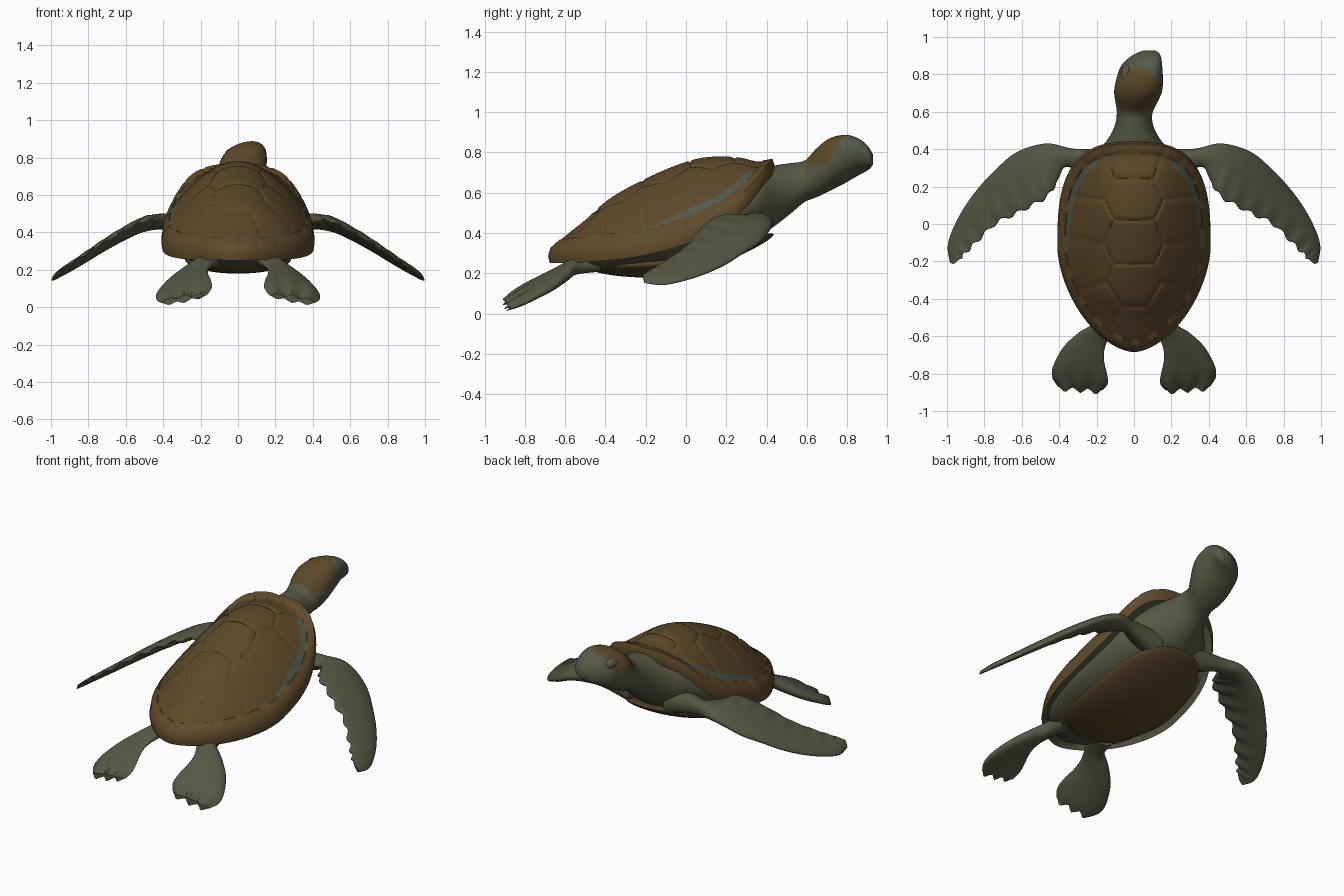
import bpy, bmesh, math
from mathutils import Vector

if "Cube" in bpy.data.objects:
    bpy.data.objects.remove(bpy.data.objects["Cube"])

def material(name, rgb):
    m = bpy.data.materials.new(name)
    m.diffuse_color = (*rgb, 1)
    m.use_nodes = True
    m.node_tree.nodes["Principled BSDF"].inputs["Base Color"].default_value = m.diffuse_color
    return m

SKIN = material("olive skin", (0.092, 0.095, 0.058))
SHELL = material("brown shell", (0.110, 0.066, 0.022))
RIM = material("rim brown", (0.118, 0.070, 0.024))
PATCH = material("grey green patch", (0.085, 0.100, 0.070))
BELLY = material("dark brown belly", (0.095, 0.058, 0.022))

def curve(rows, t):
    """Smooth interpolation of rows (key, values...) at key t."""
    t = min(max(t, rows[0][0]), rows[-1][0])
    i = 0
    while i < len(rows) - 2 and t > rows[i + 1][0]:
        i += 1
    p, q = rows[i], rows[i + 1]
    o, s = rows[max(i - 1, 0)], rows[min(i + 2, len(rows) - 1)]
    h = q[0] - p[0]
    f = (t - p[0]) / h
    out = []
    for k in range(1, len(p)):
        m0 = (q[k] - o[k]) / (q[0] - o[0]) * h
        m1 = (s[k] - p[k]) / (s[0] - p[0]) * h
        out.append((2*f**3 - 3*f*f + 1)*p[k] + (f**3 - 2*f*f + f)*m0
                   + (3*f*f - 2*f**3)*q[k] + (f**3 - f*f)*m1)
    return out

def spow(v, e):
    return math.copysign(abs(v) ** e, v)

def skin(name, rings, mats, rule=None, mirror=False):
    """Bridge closed rings of points, cap both ends, colour faces by a rule."""
    bm = bmesh.new()
    vs = [[bm.verts.new(p) for p in r] for r in rings]
    n = len(rings[0])
    for i in range(len(vs) - 1):
        for k in range(n):
            f = bm.faces.new((vs[i][k], vs[i][(k+1) % n], vs[i+1][(k+1) % n], vs[i+1][k]))
            if rule:
                f.material_index = rule(f.calc_center_median(), i)
    bm.faces.new(vs[0][::-1])
    bm.faces.new(vs[-1])
    bmesh.ops.recalc_face_normals(bm, faces=bm.faces)
    me = bpy.data.meshes.new(name)
    bm.to_mesh(me)
    bm.free()
    for m in mats:
        me.materials.append(m)
    ob = bpy.data.objects.new(name, me)
    bpy.context.collection.objects.link(ob)
    bpy.ops.object.select_all(action='DESELECT')
    ob.select_set(True)
    bpy.context.view_layer.objects.active = ob
    bpy.ops.object.shade_smooth_by_angle(angle=math.radians(45))
    if mirror:
        ob.modifiers.new("mirror", 'MIRROR')
    return ob

# ---- Shell: outline, rim height and ridge profile along y
RIDGE = [(-.69, .305), (-.6, .385), (-.5, .465), (-.38, .57), (-.18, .68), (.02, .76),
         (.14, .78), (.27, .775), (.36, .755), (.44, .765)]
EDGE = [(-.69, .25), (-.43, .26), (-.2, .29), (0, .345), (.1, .385), (.2, .44),
        (.3, .53), (.38, .63), (.44, .70)]
SEEDS = [(0, y) for y in (.34, .14, -.10, -.33, -.56)] + \
        [(s * x, y) for s in (1, -1) for x, y in ((.25, .26), (.27, .02), (.27, -.22), (.2, -.45))]
CY = -.12

def shape(y):
    return (.56, 2.9) if y > CY else (.565, 1.7)

def half_width(y):
    b, n = shape(y)
    return .41 * max(1 - abs((y - CY) / b) ** n, 1e-4) ** (1 / n)

def shell_top(x, y):
    low = curve(EDGE, y)[0] + .068
    u = min(abs(x) / half_width(y), 1)
    return low + (curve(RIDGE, y)[0] - low) * (1 - u ** 1.9)

def shell_ring(r, kind, count=160):
    pts = []
    for k in range(count):
        a = 2 * math.pi * (k + .5) / count
        b, n = shape(CY + math.sin(a))
        x = r * .41 * spow(math.cos(a), 2 / n)
        y = CY + r * b * spow(math.sin(a), 2 / n)
        if kind == "under":
            z = curve(EDGE, y)[0] + (.03 if r < .95 else 0)
        elif kind == "side":
            z = curve(EDGE, y)[0] + .035
        else:
            z = shell_top(x, y)
            if kind == "dome":      # grooves between the scutes
                d = sorted(math.hypot(x - sx, (y - sy)) for sx, sy in SEEDS)
                z -= .010 * max(0, 1 - (d[1] - d[0]) / .022)
            else:                   # raised rim with plate joints
                z += .006 - (.005 if k % 8 == 0 else 0)
        pts.append((x, y, z))
    return pts

DOME = 56
rings = [shell_ring(.01 + .88 * i / (DOME - 1), "dome") for i in range(DOME)]
rings += [shell_ring(r, "rim") for r in (.90, .94, .98)]
rings += [shell_ring(1, "side"), shell_ring(.985, "under"), shell_ring(.93, "under"),
          shell_ring(.6, "under"), shell_ring(.02, "under")]

def shell_colour(c, i):
    if i >= DOME + 4:
        return 2
    if i >= DOME - 1:
        return 1
    r = .01 + .88 * (i + .5) / (DOME - 1)
    if -.25 < c.y < .33 and abs(c.x) > .2:       # bare strip above the rim
        if r > .89 - .065 * min(1, (c.y + .25) / .3):
            return 3
    return 0

skin("shell", rings, [SHELL, RIM, SKIN, PATCH], shell_colour)

# ---- Belly plate: curved oval slab
BELLY_Z = [(-.48, .225), (-.2, .215), (0, .235), (.2, .295), (.44, .395)]
rings = []
for i in range(25):
    a = -math.pi / 2 + math.pi * (.02 + .96 * i / 24)
    r = abs(math.cos(a)) ** .55
    ring = []
    for k in range(64):
        t = 2 * math.pi * k / 64
        x = .285 * r * spow(math.cos(t), .85)
        y = -.02 + .455 * r * spow(math.sin(t), .85)
        ring.append((x, y, curve(BELLY_Z, y)[0] + .4 * x * x + .036 * math.sin(a)))
    rings.append(ring)
skin("belly_plate", rings, [BELLY])

# ---- Torso, neck and head: one loft (y, x, z, half width, half height, tilt)
BODY = [(-.62, 0, .28, .05, .02, 0), (-.55, 0, .28, .17, .045, 0), (-.42, 0, .285, .27, .075, 0),
        (-.2, 0, .33, .34, .11, 0), (0, 0, .39, .345, .145, 0), (.2, 0, .47, .31, .165, 0),
        (.35, 0, .54, .235, .165, 0), (.44, 0, .585, .15, .15, 0), (.52, 0, .622, .105, .125, 0),
        (.59, .003, .658, .095, .103, 0), (.645, .012, .697, .11, .120, .01),
        (.71, .022, .738, .128, .128, .02), (.79, .032, .768, .122, .114, .03),
        (.85, .042, .778, .108, .088, .03), (.89, .06, .775, .085, .066, .02),
        (.915, .075, .768, .058, .045, .01), (.928, .082, .765, .03, .025, 0)]
rings = []
for i in range(121):
    f = i / 120
    y = -.62 + 1.548 * (1 - (1 - f) ** 1.6)
    x, z, rx, rz, tilt = curve(BODY, y)
    e = .88 if y > .66 else 1
    ring = []
    for k in range(48):
        t = 2 * math.pi * k / 48
        c, s = spow(math.cos(t), e), spow(math.sin(t), e)
        ring.append((x + rx * c, y, z + rz * s + tilt * c))
    rings.append(ring)

def body_colour(c, i):
    if .61 < c.y < .83 and c.z > .73 + .25 * (c.y - .61) and c.x < .15 - 1.1 * max(0, c.y - .75):
        return 1
    if .72 < c.y < .88 and c.x > .06 and c.z > .80:
        return 2
    return 0

skin("body_and_head", rings, [SKIN, SHELL, PATCH], body_colour)

# ---- Brow ridges over the eyes
for side, px, pz in ((1, .105, .845), (-1, -.035, .815)):
    bpy.ops.mesh.primitive_uv_sphere_add(segments=20, ring_count=12, radius=1,
                                         location=(px, .80, pz))
    brow = bpy.context.object
    brow.name = "brow_right" if side > 0 else "brow_left"
    brow.scale = (.036, .052, .034)
    brow.data.materials.append(PATCH if side > 0 else SKIN)
    bpy.ops.object.shade_smooth_by_angle(angle=math.radians(60))

# ---- Flippers: lofts between a leading and a trailing edge
def flipper(name, rows, per, detail):
    rows = [(i, *r) for i, r in enumerate(rows)]
    rings, last = [], len(rows) - 1
    for i in range(last * per + 1):
        t = i / per
        v = curve(rows, t)
        lead, trail, th = Vector(v[0:3]), Vector(v[3:6]), v[6]
        mid, half = (lead + trail) / 2, (lead - trail) / 2
        ring = []
        for k in range(40):
            a = 2 * math.pi * k / 40
            c, s = math.cos(a), math.sin(a)
            p = mid + half * c + Vector((0, 0, th * s * (1 + .3 * c)))
            ring.append(p + detail(t / last, c, s, half))
        rings.append(ring)
    skin(name, rings, [SKIN], mirror=True)

ARM_Z = [(.1, .43), (.25, .455), (.41, .465), (.5, .45), (.6, .40), (.73, .325), (.85, .245), (1, .155)]
ARM = [(.12, .40, .14, .22, .075), (.25, .40, .27, .27, .055), (.34, .405, .365, .305, .042),
       (.45, .43, .405, .24, .040), (.55, .415, .46, .15, .038), (.65, .37, .545, .10, .035),
       (.745, .285, .64, .05, .032), (.83, .195, .735, .005, .028), (.91, .085, .82, -.075, .024),
       (.97, -.03, .885, -.14, .02), (.996, -.12, .93, -.185, .016), (.985, -.205, .965, -.215, .007)]

def arm_z(x, up):
    return curve(ARM_Z, x)[0] + up

def arm_detail(f, c, s, half):       # folds along the trailing edge
    if c > .2 or f < .3 or f > .9:
        return Vector()
    k = (.2 - c) / 1.2
    return half.normalized() * (.010 * k * math.sin(f * 75)) + Vector((0, 0, .007 * k * math.sin(f * 75)))

flipper("front_flippers", [(a, b, arm_z(a, -.01), c, d, arm_z(c, .015 if a > .5 else 0), t)
                           for a, b, c, d, t in ARM], 10, arm_detail)

LEG = [(.20, -.42, .26, .06, -.46, .26, .05), (.225, -.53, .235, .12, -.58, .24, .042),
       (.295, -.58, .19, .155, -.66, .21, .038), (.375, -.655, .135, .16, -.73, .18, .036),
       (.43, -.755, .08, .145, -.80, .145, .032), (.438, -.825, .045, .14, -.86, .105, .025),
       (.41, -.88, .024, .165, -.90, .065, .014)]

def leg_detail(f, c, s, half):       # three toe lobes
    k = max(0, f - .6) / .4
    lobe = math.cos(3 * math.pi * (c + 1) - math.pi)
    return Vector((0, -.014 * k * lobe, .008 * k * lobe * s))

flipper("hind_flippers", LEG, 8, leg_detail)
